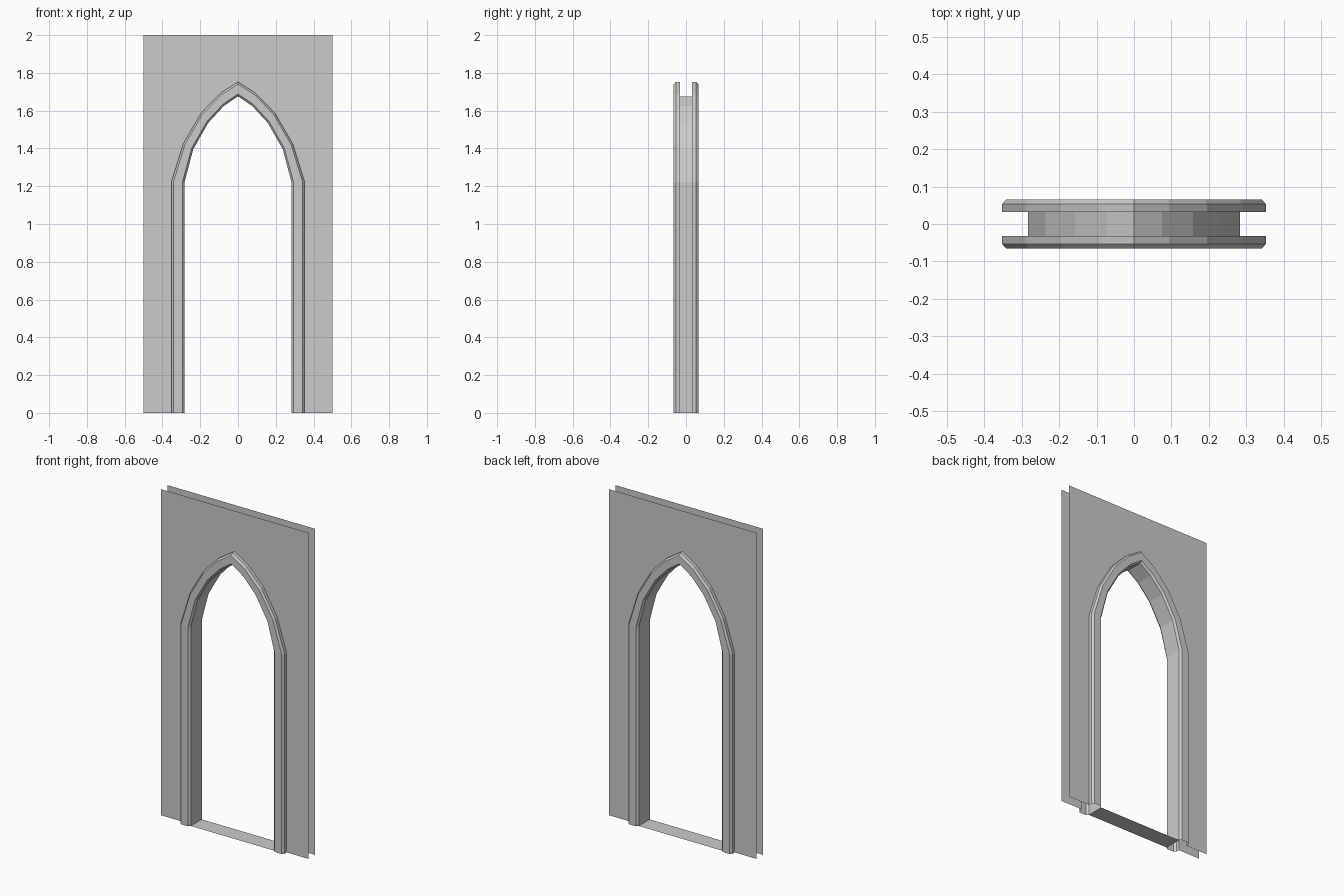
import bpy

if "Cube" in bpy.data.objects:
    bpy.data.objects.remove(bpy.data.objects["Cube"])

# Half outlines of the pointed arch, foot to apex: outer and inner trim edges
OUTER = [(.353, 0), (.353, 1.222), (.290, 1.425), (.195, 1.588), (.094, 1.692), (0, 1.753)]
INNER = [(.283, 0), (.283, 1.222), (.237, 1.396), (.158, 1.535), (.075, 1.625), (0, 1.676)]
WALL_Y, EDGE_Y, FACE_Y = .032, .053, .065


def arch(t):
    """Full outline, blended from outer (t=0) to inner (t=1), left foot to right foot."""
    half = [(a[0] + (b[0] - a[0]) * t, a[1] + (b[1] - a[1]) * t) for a, b in zip(OUTER, INNER)]
    return [(-x, z) for x, z in half] + half[-2::-1]


def add_mesh(name, verts, faces):
    mesh = bpy.data.meshes.new(name)
    mesh.from_pydata(verts, [], faces)
    mesh.update()
    obj = bpy.data.objects.new(name, mesh)
    bpy.context.collection.objects.link(obj)
    return obj


def loft(name, profile):
    """Skin a strip along the arch through (blend, y) profile points."""
    n = len(OUTER) * 2 - 1
    verts = [(x, y, z) for t, y in profile for x, z in arch(t)]
    faces = [(r * n + i, r * n + i + 1, (r + 1) * n + i + 1, (r + 1) * n + i)
             for r in range(len(profile) - 1) for i in range(n - 1)]
    return add_mesh(name, verts, faces)


# Thin wall sheets and chamfered arch trim on both sides
for side, s in (("front", -1), ("back", 1)):
    outline = [(-.5, 0), (-.5, 2), (0, 2), (.5, 2), (.5, 0)]
    a = arch(0)
    n = len(a)
    mid = n // 2
    pts = a + outline
    left = list(range(mid + 1)) + [n + 2, n + 1, n]
    right = list(range(mid, n)) + [n + 4, n + 3, n + 2]
    faces = [left, right] if s < 0 else [left[::-1], right[::-1]]
    add_mesh(side + "_wall", [(x, s * WALL_Y, z) for x, z in pts], faces)

    profile = [(0, s * WALL_Y), (0, s * EDGE_Y), (.16, s * FACE_Y), (.84, s * FACE_Y), (1, s * EDGE_Y)]
    loft(side + "_arch_trim", profile if s < 0 else profile[::-1])

# Inner lining of the opening and the threshold
loft("arch_reveal", [(1, -EDGE_Y), (1, EDGE_Y)])
w = INNER[0][0]
add_mesh("threshold", [(-w, -EDGE_Y, 0), (w, -EDGE_Y, 0), (w, EDGE_Y, 0), (-w, EDGE_Y, 0)], [(0, 1, 2, 3)])
